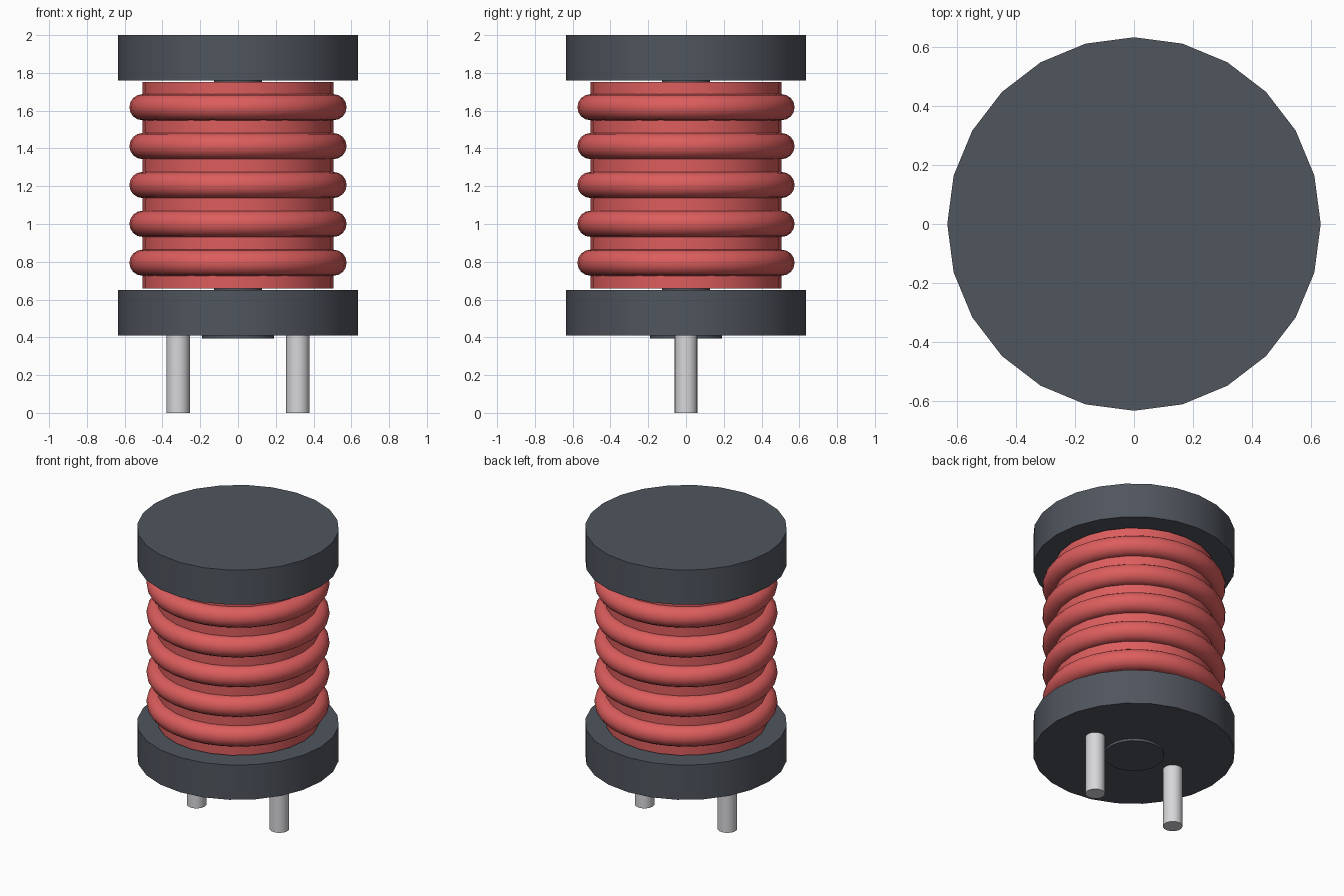
import bpy
import math

cube = bpy.data.objects.get("Cube")
if cube:
    bpy.data.objects.remove(cube, do_unlink=True)


def make_material(name, rgb):
    mat = bpy.data.materials.new(name)
    mat.use_nodes = True
    colour = (*rgb, 1.0)
    mat.diffuse_color = colour
    mat.node_tree.nodes["Principled BSDF"].inputs["Base Color"].default_value = colour
    return mat


ferrite = make_material("dark grey ferrite", (0.08, 0.09, 0.11))
copper = make_material("red enamel", (0.72, 0.11, 0.11))
metal = make_material("silver metal", (0.68, 0.68, 0.70))


def finish(name, mat):
    obj = bpy.context.object
    obj.name = name
    obj.data.materials.append(mat)
    bpy.ops.object.shade_smooth_by_angle(angle=math.radians(40))
    return obj


def cylinder(name, mat, radius, bottom, top, x=0.0, sides=24):
    bpy.ops.mesh.primitive_cylinder_add(
        vertices=sides, radius=radius, depth=top - bottom,
        location=(x, 0, (bottom + top) / 2))
    return finish(name, mat)


# Core: end flanges, centre post and the raised disc underneath
cylinder("bottom_flange", ferrite, 0.634, 0.41, 0.65)
cylinder("top_flange", ferrite, 0.634, 1.76, 2.0)
cylinder("centre_post", ferrite, 0.127, 0.6, 1.8)
cylinder("underside_disc", ferrite, 0.19, 0.393, 0.42)

# Winding: inner sleeve and five round turns
cylinder("winding_sleeve", copper, 0.506, 0.658, 1.752)
for i in range(5):
    bpy.ops.mesh.primitive_torus_add(
        major_radius=0.506, minor_radius=0.069,
        major_segments=32, minor_segments=16,
        location=(0, 0, 0.795 + i * 0.2058))
    finish(f"winding_turn_{i + 1}", copper)

# Two lead pins
for side, x in (("left", 0.317), ("right", -0.317)):
    cylinder(f"{side}_pin", metal, 0.062, 0.0, 0.45, x, sides=16)
